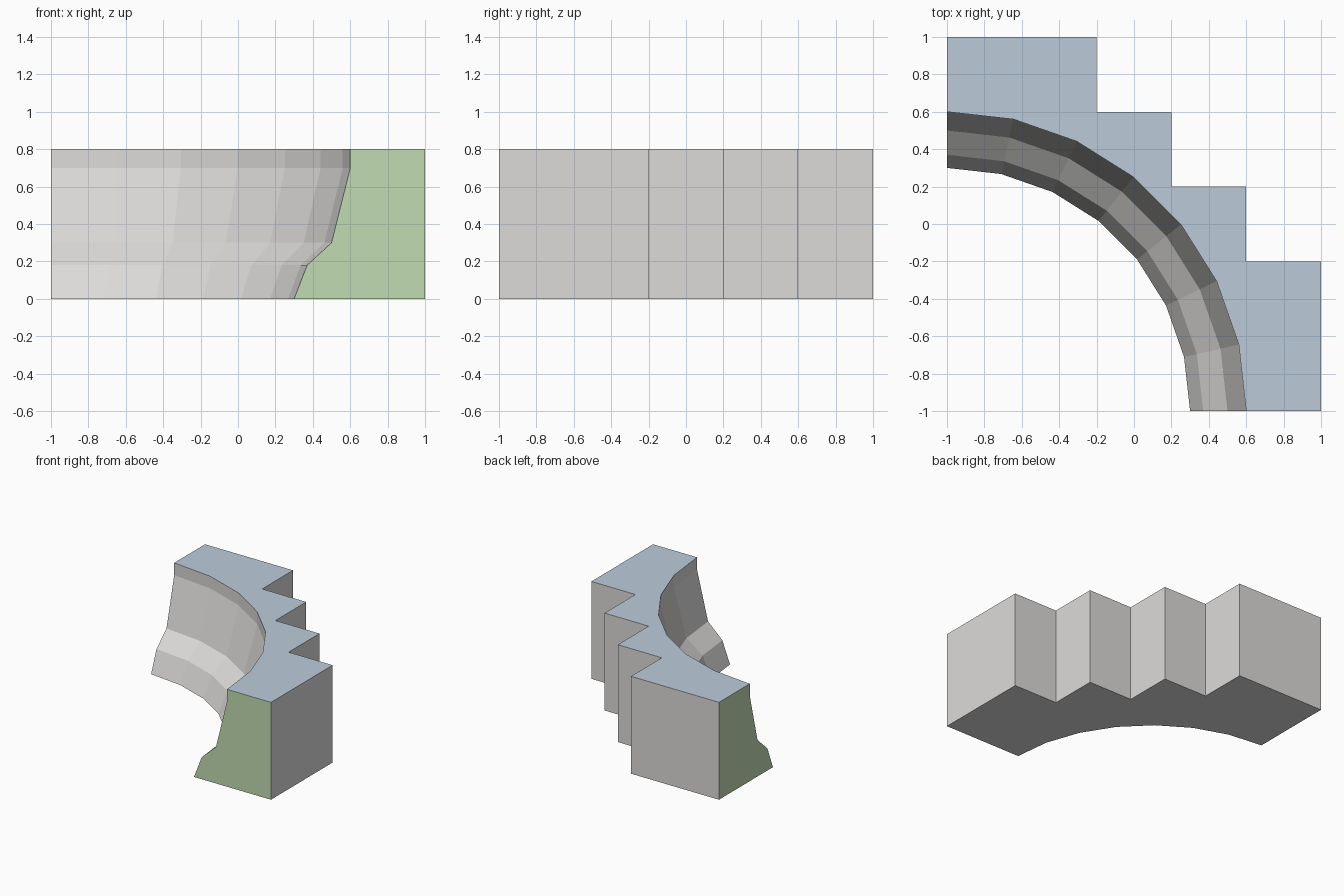
import bpy
import bmesh
from math import sin, cos, pi
from mathutils import Vector

cube = bpy.data.objects.get("Cube")
if cube:
    bpy.data.objects.remove(cube, do_unlink=True)


def make_material(name, rgb):
    mat = bpy.data.materials.new(name)
    mat.use_nodes = True
    colour = (*rgb, 1.0)
    mat.diffuse_color = colour
    mat.node_tree.nodes["Principled BSDF"].inputs["Base Color"].default_value = colour
    return mat


GREY, BLUE, GREEN = range(3)
materials = [
    make_material("warm_grey_stone", (0.72, 0.71, 0.70)),
    make_material("pale_blue_top", (0.50, 0.60, 0.70)),
    make_material("soft_green_end", (0.53, 0.71, 0.44)),
]

HEIGHT = 0.8
SEGMENTS = 7
CENTRE = Vector((-1, -1, 0))

# Moulded inner wall: (radius from the corner, height), bottom to top
profile = [(1.3, 0), (1.37, 0.18), (1.5, 0.3), (1.6, 0.7), (1.6, HEIGHT)]

# Stepped outer wall, from the front end round to the side end
steps = [(1, -1), (1, -0.2), (0.6, -0.2), (0.6, 0.2), (0.2, 0.2),
         (0.2, 0.6), (-0.2, 0.6), (-0.2, 1), (-1, 1)]

bm = bmesh.new()

# Sweep the profile through a quarter turn
rings = []
for i in range(SEGMENTS + 1):
    a = i / SEGMENTS * pi / 2
    rings.append([bm.verts.new(CENTRE + Vector((r * cos(a), r * sin(a), z)))
                  for r, z in profile])
for a, b in zip(rings, rings[1:]):
    for j in range(len(profile) - 1):
        bm.faces.new((a[j], a[j + 1], b[j + 1], b[j]))

# Stepped back
low = [bm.verts.new((x, y, 0)) for x, y in steps]
high = [bm.verts.new((x, y, HEIGHT)) for x, y in steps]
for j in range(len(steps) - 1):
    bm.faces.new((low[j], low[j + 1], high[j + 1], high[j]))

# Top, underside and the two cut ends
top = bm.faces.new([r[-1] for r in rings] + high[::-1])
bm.faces.new([r[0] for r in rings] + low[::-1])
ends = [bm.faces.new(rings[k] + [high[k], low[k]]) for k in (0, -1)]
top.material_index = BLUE
for face in ends:
    face.material_index = GREEN

bmesh.ops.recalc_face_normals(bm, faces=bm.faces)
mesh = bpy.data.meshes.new("curved_corner_wall")
bm.to_mesh(mesh)
bm.free()
for mat in materials:
    mesh.materials.append(mat)
wall = bpy.data.objects.new("curved_corner_wall", mesh)
bpy.context.collection.objects.link(wall)
